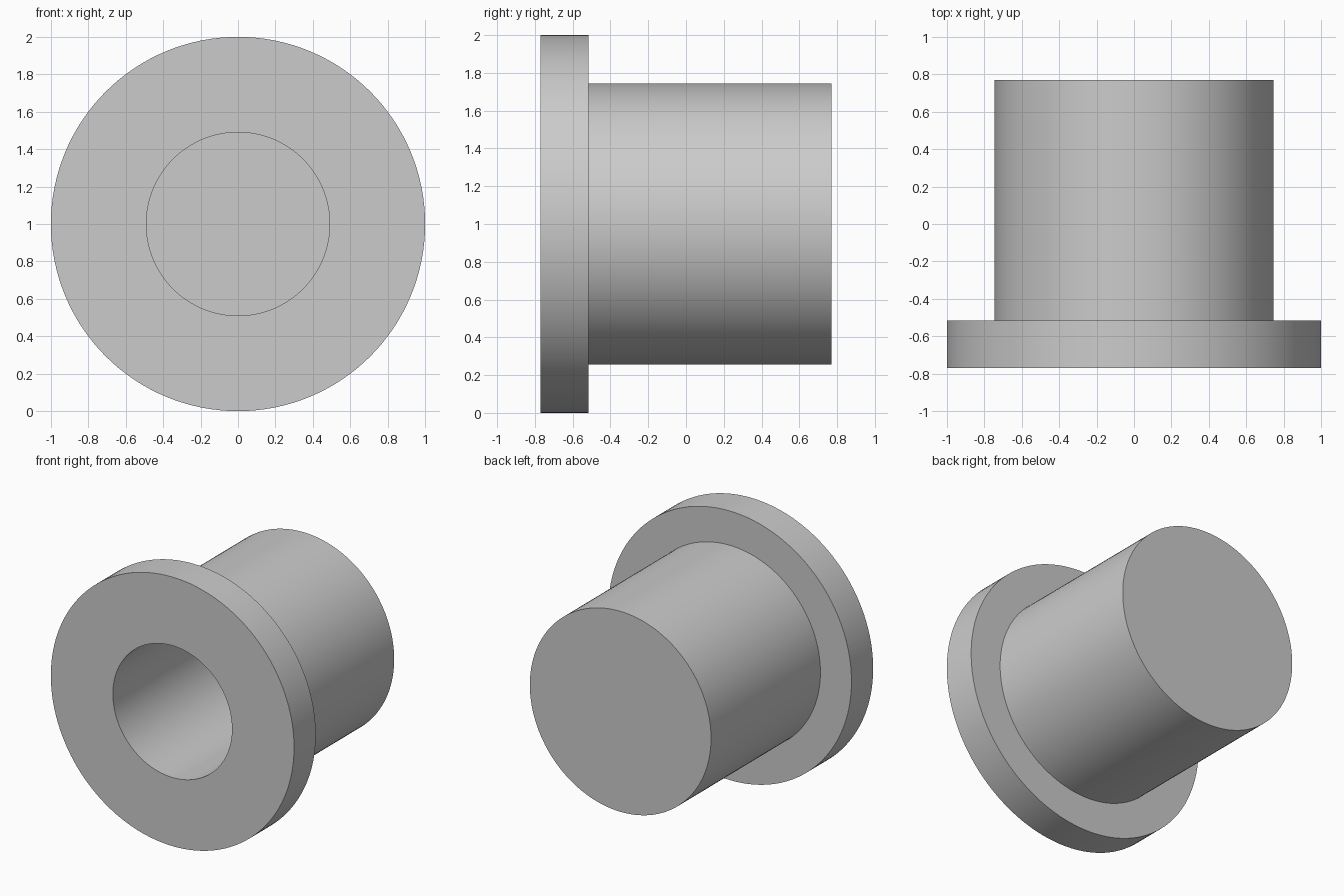
import bpy, bmesh, math
from mathutils import Vector

cube = bpy.data.objects.get("Cube")
if cube:
    bpy.data.objects.remove(cube, do_unlink=True)

# Main dimensions: one wall thickness is shared by flange, tube and floor
WALL = 0.255
HALF = 0.77
FLANGE_R = 1.0
BODY_R = FLANGE_R - WALL
BORE_R = BODY_R - WALL
SEGMENTS = 128

# Single grey material
grey = bpy.data.materials.new("plain_grey")
grey.use_nodes = True
colour = (0.6, 0.6, 0.6, 1)
grey.diffuse_color = colour
grey.node_tree.nodes["Principled BSDF"].inputs["Base Color"].default_value = colour

# Half section (radius, y): bore floor, bore, flange, body, closed back
profile = [
    (0, HALF - WALL), (BORE_R, HALF - WALL), (BORE_R, -HALF),
    (FLANGE_R, -HALF), (FLANGE_R, WALL - HALF),
    (BODY_R, WALL - HALF), (BODY_R, HALF), (0, HALF),
]

# Turn the section around the horizontal axis
bm = bmesh.new()
verts = [bm.verts.new((0, y, FLANGE_R + r)) for r, y in profile]
edges = [bm.edges.new(pair) for pair in zip(verts, verts[1:])]
bmesh.ops.spin(bm, geom=verts + edges, cent=Vector((0, 0, FLANGE_R)),
               axis=Vector((0, 1, 0)), angle=math.tau, steps=SEGMENTS)
bmesh.ops.remove_doubles(bm, verts=bm.verts[:], dist=0.0001)
bmesh.ops.recalc_face_normals(bm, faces=bm.faces[:])

mesh = bpy.data.meshes.new("flanged_bushing")
bm.to_mesh(mesh)
bm.free()
mesh.materials.append(grey)
bushing = bpy.data.objects.new("flanged_bushing", mesh)
bpy.context.collection.objects.link(bushing)

# Smooth round walls with crisp rims
bpy.ops.object.select_all(action='DESELECT')
bushing.select_set(True)
bpy.context.view_layer.objects.active = bushing
bpy.ops.object.shade_smooth_by_angle(angle=math.radians(30))
